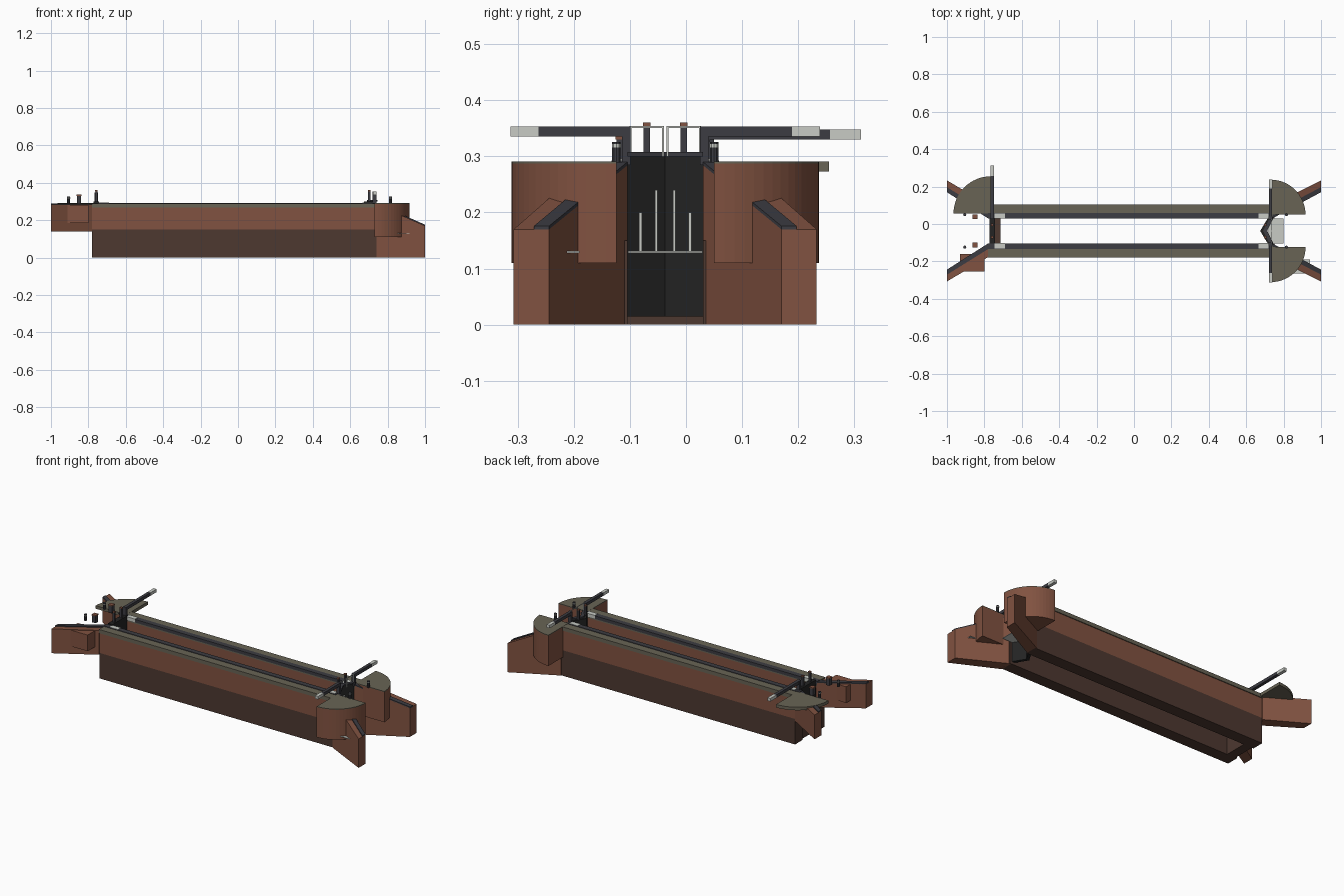
import bpy, bmesh, math

cube = bpy.data.objects.get("Cube")
if cube:
    bpy.data.objects.remove(cube, do_unlink=True)


def material(name, rgb):
    m = bpy.data.materials.new(name)
    m.use_nodes = True
    m.diffuse_color = (*rgb, 1)
    bsdf = next(n for n in m.node_tree.nodes if n.type == 'BSDF_PRINCIPLED')
    bsdf.inputs["Base Color"].default_value = (*rgb, 1)
    bsdf.inputs["Roughness"].default_value = 0.8
    return m


BRICK = material("brick", (0.22, 0.085, 0.052))
WET = material("wet brick", (0.075, 0.04, 0.03))
STONE = material("weathered stone", (0.14, 0.127, 0.091))
IRON = material("dark coping", (0.045, 0.045, 0.054))
GATE = material("black timber", (0.017, 0.017, 0.017))
WHITE = material("white paint", (0.58, 0.6, 0.56))

MID = -0.037          # centre line of the channel
SIDES = (("north", 1), ("south", -1))


def prism(name, pts, bottom, top, mat):
    """Extrude a plan outline; bottom and top may be functions of x."""
    at = lambda h, x: h(x) if callable(h) else h
    bm = bmesh.new()
    low = [bm.verts.new((x, y, at(bottom, x))) for x, y in pts]
    high = [bm.verts.new((x, y, at(top, x))) for x, y in pts]
    bm.faces.new(low)
    bm.faces.new(high)
    n = len(pts)
    for i in range(n):
        j = (i + 1) % n
        bm.faces.new((low[i], low[j], high[j], high[i]))
    bmesh.ops.recalc_face_normals(bm, faces=bm.faces)
    mesh = bpy.data.meshes.new(name)
    bm.to_mesh(mesh)
    bm.free()
    mesh.materials.append(mat)
    ob = bpy.data.objects.new(name, mesh)
    bpy.context.scene.collection.objects.link(ob)
    return ob


def box(name, x, y, z, mat):
    return prism(name, [(x[0], y[0]), (x[1], y[0]), (x[1], y[1]), (x[0], y[1])], *z, mat)


def across(side, *offsets):
    """Distances from the centre line turned into y positions."""
    return [MID + side * d for d in offsets]


def wing(name, side, x0, x1, bottom, top):
    """Splayed wall with a dark coping along its inner edge."""
    a, b, c, d, e, f = across(side, 0.067, 0.207, 0.27, 0.14, 0.097, 0.234)
    prism(name, [(x0, a), (x1, b), (x1, c), (x0, d)], bottom, top, BRICK)
    prism(name + "_coping", [(x0, a), (x1, b), (x1, f), (x0, e)],
          lambda x: top(x) - 0.004, lambda x: top(x) + 0.006, IRON)


def quarter(cx, cy, r, sx, sy, n=16):
    arc = [(cx + sx * r * math.cos(i * math.pi / 2 / n),
            cy + sy * r * math.sin(i * math.pi / 2 / n)) for i in range(n + 1)]
    return [(cx, cy)] + arc


def cylinder(name, x, y, r, z, mat, n=10):
    pts = [(x + r * math.cos(i * math.tau / n), y + r * math.sin(i * math.tau / n))
           for i in range(n)]
    return prism(name, pts, *z, mat)


def beam(name, x, y0, y1, z, tip):
    """Balance beam with a white end."""
    s = 1 if y1 > y0 else -1
    box(name, (x - 0.009, x + 0.009), (y0, y1 - s * tip), z, IRON)
    box(name + "_end", (x - 0.0095, x + 0.0095), (y1 - s * tip, y1), z, WHITE)
    box(name + "_post", (x - 0.01, x + 0.01), (y0 - s * 0.005, y0 + s * 0.01), (0.285, z[1]), IRON)


for label, s in SIDES:
    # chamber walls and copings
    wall = across(s, 0.067, 0.137)
    box(label + "_wall_lower", (-0.78, 0.75), wall, (0, 0.15), WET)
    box(label + "_wall_upper", (-0.78, 0.74), wall, (0.15, 0.268), BRICK)
    box(label + "_stone_coping", (-0.78, 0.74), across(s, 0.067, 0.142), (0.268, 0.29), STONE)
    box(label + "_inner_coping", (-0.78, 0.73), across(s, 0.066, 0.096), (0.275, 0.293), IRON)
    for end, x in (("upper", -0.745), ("lower", 0.665)):
        box(f"{label}_{end}_quoin", (x, x + 0.055), across(s, 0.0655, 0.094), (0.276, 0.295), WHITE)

    # wing walls, falling away at the lower end
    wing(label + "_lower_wing", s, 0.74, 1.0, 0, lambda x: 0.17 + (1 - x) * 0.44)
    wing(label + "_upper_wing", s, -0.78, -1.0, 0.14, lambda x: 0.283)

    # rounded lower abutments
    plan = quarter(0.73, across(s, 0.087)[0], 0.187, 1, s)
    prism(label + "_abutment", plan, 0.11, 0.287, BRICK)
    prism(label + "_abutment_top", plan, 0.287, 0.291, STONE)

    # bollards and winding gear stands
    for end, x in (("upper", -0.905), ("lower", 0.815)):
        y = across(s, 0.087)[0]
        cylinder(f"{label}_{end}_bollard", x, y, 0.008, (0.289, 0.316), IRON)
        cylinder(f"{label}_{end}_bollard_band", x, y, 0.0085, (0.316, 0.322), WHITE)
        cylinder(f"{label}_{end}_bollard_cap", x, y, 0.008, (0.322, 0.326), IRON)
    box(label + "_gear_stand", (-0.862, -0.84), across(s, 0.065, 0.087), (0.289, 0.33), IRON)
    box(label + "_gear_stand_cap", (-0.864, -0.838), across(s, 0.063, 0.089), (0.33, 0.336), BRICK)

    # lower mitre gate leaf with footboard
    y0, y1 = across(s, 0, 0.067)
    prism(label + "_gate_leaf", [(0.675, y0), (0.695, y0), (0.735, y1), (0.715, y1)], 0.015, 0.3, GATE)
    prism(label + "_footboard", [(0.69, y0), (0.712, y0), (0.745, y1), (0.725, y1)], 0.3, 0.308, IRON)

    # gate paddle posts on both gates
    for end, x in (("lower", 0.702), ("upper", -0.757)):
        box(f"{label}_{end}_paddle_post", (x - 0.006, x + 0.006), across(s, 0.027, 0.039), (0.295, 0.354), IRON)
        box(f"{label}_{end}_paddle_cap", (x - 0.007, x + 0.007), across(s, 0.026, 0.04), (0.354, 0.36), BRICK)

    # handrail on the lower gate
    box(label + "_rail", (0.732, 0.736), across(s, 0.002, 0.064), (0.351, 0.354), WHITE)
    for part, d in (("inner", 0.002), ("outer", 0.06)):
        box(f"{label}_{part}_rail_post", (0.732, 0.736), across(s, d, d + 0.004), (0.3, 0.352), WHITE)

    # lower balance beams
    a, b = across(s, 0.067, 0.276)
    beam(label + "_lower_beam", 0.73, a, b, (0.335, 0.353), 0.05)

    # leaks running down the lower gate
    for part, d, z in (("long", 0.016, 0.24), ("short", 0.044, 0.2)):
        x = 0.695 + 0.04 * d / 0.067
        box(f"{label}_{part}_leak", (x - 0.002, x + 0.006), across(s, d - 0.0025, d + 0.0025), (0.13, z), WHITE)

# upper gate on its raised sill
box("upper_sill", (-0.77, -0.715), across(1, -0.068, 0.068), (0, 0.14), WET)
box("upper_gate", (-0.772, -0.743), across(1, -0.068, 0.068), (0.14, 0.3), GATE)
beam("upper_beam", -0.758, 0.033, 0.312, (0.33, 0.348), 0.055)

# quarter round landing and side block at the upper end
prism("upper_landing", quarter(-0.765, 0.055, 0.2, -1, 1), 0.273, 0.291, STONE)
box("upper_side_block", (-0.93, -0.8), (-0.255, -0.16), (0.185, 0.28), BRICK)

# foam below the lower gate and beside the abutment
box("gate_foam", (0.72, 0.8), across(1, -0.066, 0.066), (0.128, 0.131), WHITE)
box("wing_foam", (0.83, 0.94), (-0.265, -0.19), (0.128, 0.131), WHITE)
